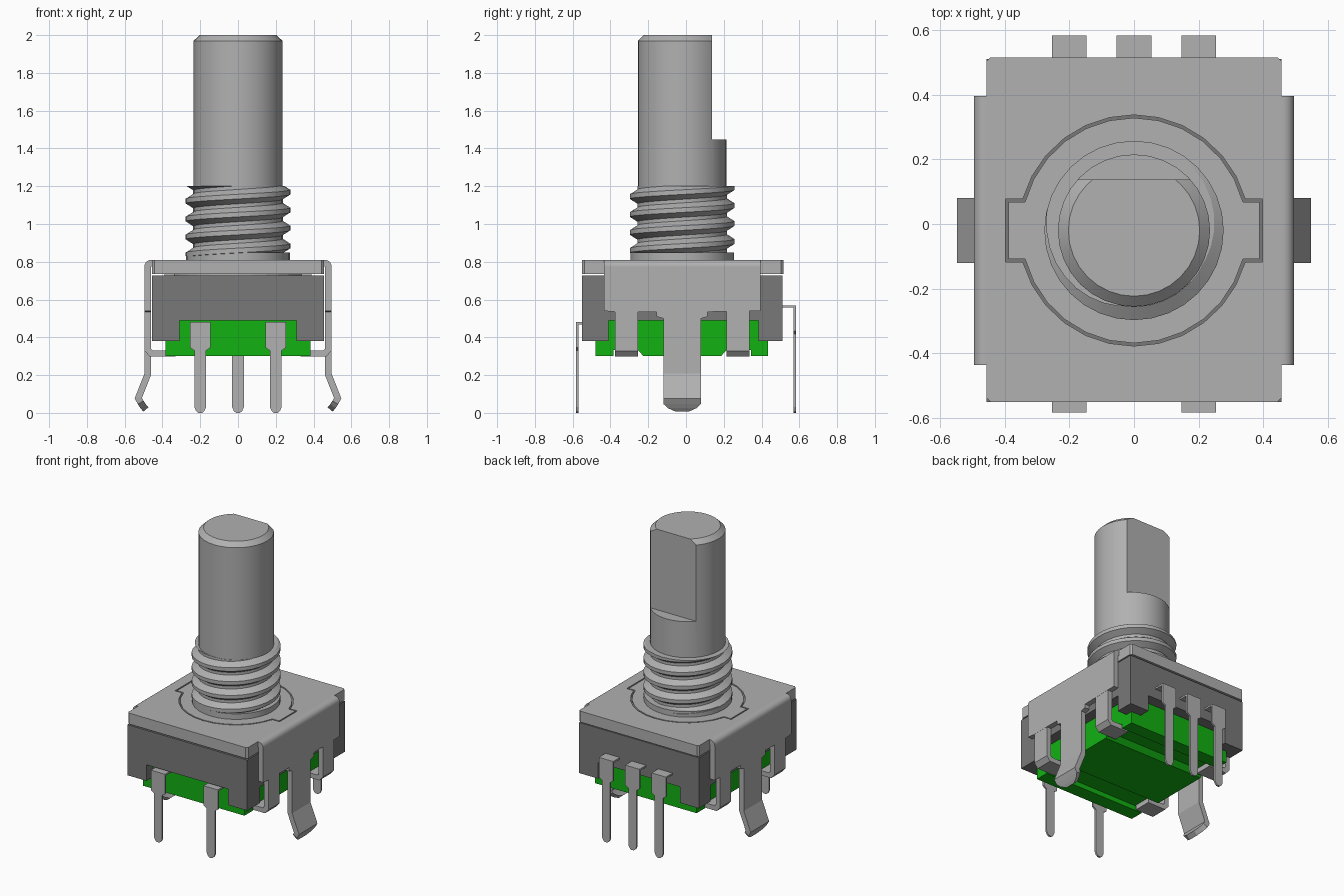
import bpy, bmesh, math
from mathutils import Vector

if "Cube" in bpy.data.objects:
    bpy.data.objects.remove(bpy.data.objects["Cube"])


def material(name, rgb):
    m = bpy.data.materials.new(name)
    m.use_nodes = True
    m.diffuse_color = (*rgb, 1)
    m.node_tree.nodes["Principled BSDF"].inputs["Base Color"].default_value = (*rgb, 1)
    return m


METAL = material("light grey metal", (0.44, 0.44, 0.44))
DARK = material("dark grey plastic", (0.19, 0.19, 0.19))
GREEN = material("green plastic", (0.006, 0.44, 0.006))
CY = -0.02  # y of the shaft axis


def finish(name, bm, mat, smooth=False):
    bmesh.ops.recalc_face_normals(bm, faces=bm.faces)
    me = bpy.data.meshes.new(name)
    bm.to_mesh(me)
    bm.free()
    me.materials.append(mat)
    ob = bpy.data.objects.new(name, me)
    bpy.context.collection.objects.link(ob)
    if smooth:
        activate(ob)
        bpy.ops.object.shade_smooth_by_angle(angle=math.radians(30))
    return ob


def activate(ob):
    bpy.ops.object.select_all(action='DESELECT')
    ob.select_set(True)
    bpy.context.view_layer.objects.active = ob


def add_prism(bm, pts, axis, lo, hi):
    """Extrude a 2D outline along an axis (x: y,z  y: x,z  z: x,y)."""
    def place(p, d):
        return {'x': (d, p[0], p[1]), 'y': (p[0], d, p[1]), 'z': (p[0], p[1], d)}[axis]
    a = [bm.verts.new(place(p, lo)) for p in pts]
    b = [bm.verts.new(place(p, hi)) for p in pts]
    bm.faces.new(a)
    bm.faces.new(b)
    for i in range(len(pts)):
        j = (i + 1) % len(pts)
        bm.faces.new((a[i], a[j], b[j], b[i]))


def prism(name, pts, axis, lo, hi, mat, smooth=False):
    bm = bmesh.new()
    add_prism(bm, pts, axis, lo, hi)
    return finish(name, bm, mat, smooth)


def rect(x0, x1, y0, y1):
    return [(x0, y0), (x1, y0), (x1, y1), (x0, y1)]


def ribbon(name, path, centre, thick, axis, mat):
    """Bent sheet strip; path holds (distance along axis, z, half width)."""
    bm = bmesh.new()
    rings = []
    for i, (a, z, w) in enumerate(path):
        p = Vector((a, z))
        ds = []
        if i > 0:
            ds.append((p - Vector(path[i - 1][:2])).normalized())
        if i < len(path) - 1:
            ds.append((Vector(path[i + 1][:2]) - p).normalized())
        ns = [Vector((-d.y, d.x)) for d in ds]
        n = sum(ns, Vector((0, 0))).normalized()
        n *= thick / 2 / max(0.4, n.dot(ns[0]))
        ring = []
        for sn, sw in ((1, 1), (1, -1), (-1, -1), (-1, 1)):
            q, c = p + n * sn, centre + w * sw
            ring.append(bm.verts.new((q.x, c, q.y) if axis == 'x' else (c, q.x, q.y)))
        rings.append(ring)
    for r, s in zip(rings, rings[1:]):
        for i in range(4):
            bm.faces.new((r[i], r[(i + 1) % 4], s[(i + 1) % 4], s[i]))
    bm.faces.new(rings[0])
    bm.faces.new(rings[-1])
    return finish(name, bm, mat)


def cut(ob, cutter):
    cutter.hide_render = True
    mod = ob.modifiers.new("cut", 'BOOLEAN')
    mod.operation, mod.solver, mod.object = 'DIFFERENCE', 'EXACT', cutter
    activate(ob)
    bpy.ops.object.modifier_apply(modifier="cut")
    bpy.data.objects.remove(cutter)


def lathe(name, profile, mat, seg=32):
    bm = bmesh.new()
    rings = [[bm.verts.new((r * math.cos(2 * math.pi * i / seg),
                            CY + r * math.sin(2 * math.pi * i / seg), z))
              for i in range(seg)] for r, z in profile]
    for a, b in zip(rings, rings[1:]):
        for i in range(seg):
            j = (i + 1) % seg
            bm.faces.new((a[i], a[j], b[j], b[i]))
    bm.faces.new(rings[0])
    bm.faces.new(rings[-1])
    return finish(name, bm, mat)


# Shaft with chamfered tip and a flat on the back
shaft = lathe("shaft", [(0.235, 0.78), (0.235, 1.97), (0.203, 2.0)], METAL)
cut(shaft, prism("flat_cutter", rect(-0.4, 0.4, 0.138, 0.5), 'z', 1.447, 2.2, METAL))
activate(shaft)
bpy.ops.object.shade_smooth_by_angle(angle=math.radians(30))

# Bushing collar and helical thread, trimmed flat at both ends
collar = lathe("bushing_collar", [(0.275, 0.78), (0.275, 0.848)], METAL)
activate(collar)
bpy.ops.object.shade_smooth_by_angle(angle=math.radians(30))
N, PITCH = 32, 0.095
SECTION = [(-0.5, 0.237), (-0.4, 0.237), (-0.13, 0.277), (0.13, 0.277), (0.4, 0.237)]
bm = bmesh.new()
rows = []
for k in range(9 * N + 1):
    t = 2 * math.pi * k / N - math.pi / 2
    rows.append([bm.verts.new((r * math.cos(t), CY + r * math.sin(t),
                               0.67 + PITCH * (k / N + d))) for d, r in SECTION])
for k in range(8 * N):
    a, b = rows[k] + [rows[k + N][0]], rows[k + 1] + [rows[k + 1 + N][0]]
    for j in range(5):
        bm.faces.new((a[j], b[j], b[j + 1], a[j + 1]))
for z, side in ((1.2, 1), (0.83, -1)):
    res = bmesh.ops.bisect_plane(bm, geom=bm.verts[:] + bm.edges[:] + bm.faces[:],
                                 plane_co=(0, 0, z), plane_no=(0, 0, side), clear_outer=True)
    rim = [e for e in res["geom_cut"] if isinstance(e, bmesh.types.BMEdge)]
    bmesh.ops.edgeloop_fill(bm, edges=rim)
finish("bushing_thread", bm, METAL, True)


# Cover plate with a keyed opening and the bushing flange inside it
def key_outline(inset):
    r, h, e = 0.357 - inset, 0.097 - inset, 0.397 - inset
    a, pts = math.asin(h / r), []
    for base in (0, math.pi):
        pts += [(r * math.cos(base + a + (math.pi - 2 * a) * i / 12),
                 CY + r * math.sin(base + a + (math.pi - 2 * a) * i / 12)) for i in range(13)]
        s = -1 if base == 0 else 1
        pts += [(s * e, CY - s * h), (s * e, CY + s * h)] if s > 0 else [(-e, CY + h), (-e, CY - h)]
    return pts


c = 0.012
plate = [(-0.455 + c, -0.55), (0.455 - c, -0.55), (0.455, -0.55 + c), (0.455, 0.515 - c),
         (0.455 - c, 0.515), (-0.455 + c, 0.515), (-0.455, 0.515 - c), (-0.455, -0.55 + c)]
cover = prism("cover_plate", plate, 'z', 0.735, 0.81, METAL)
cut(cover, prism("key_cutter", key_outline(0), 'z', 0.6, 0.9, METAL))
prism("bushing_flange", key_outline(0.009), 'z', 0.72, 0.81, METAL)

# Folded cover sides, clamp tabs and mounting legs
WALL = [(-0.435, 0.775), (-0.435, 0.54), (-0.375, 0.535), (-0.255, 0.535), (-0.155, 0.535),
        (-0.155, 0.51), (-0.12, 0.50), (0.08, 0.50), (0.115, 0.51), (0.115, 0.535),
        (0.395, 0.54), (0.395, 0.775)]
for s, side in ((1, "left"), (-1, "right")):
    bend = [(0.445, 0.81), (0.46, 0.81)]
    bend += [(0.46 + 0.035 * math.sin(a), 0.775 + 0.035 * math.cos(a))
             for a in (math.pi / 2 * i / 6 for i in range(1, 7))]
    bend += [(0.46, 0.775), (0.445, 0.775)]
    prism(side + "_cover_fold", [(s * x, z) for x, z in bend], 'y', -0.435, 0.395, METAL, True)
    prism(side + "_cover_wall", WALL, 'x', min(s * 0.46, s * 0.495), max(s * 0.46, s * 0.495), METAL)
    leg = [(0.4775, 0.52, 0.1), (0.4775, 0.205, 0.1), (0.528, 0.078, 0.1), (0.515, 0.055, 0.098),
           (0.502, 0.035, 0.075), (0.488, 0.018, 0.035)]
    ribbon(side + "_mounting_leg", [(s * x, z, w) for x, z, w in leg], CY, 0.035, 'x', METAL)
    for y, end in ((-0.315, "front"), (0.275, "back")):
        tab = [(0.4775, 0.56), (0.4775, 0.335), (0.46, 0.315), (0.33, 0.315)]
        ribbon(f"{side}_{end}_clamp_tab", [(s * x, z, 0.06) for x, z in tab], y, 0.033, 'x', METAL)

# Dark housing with four corner feet
prism("housing", rect(-0.455, 0.455, -0.55, 0.51), 'z', 0.49, 0.727, DARK)
for s, side in ((1, "left"), (-1, "right")):
    x0, x1 = sorted((s * 0.31, s * 0.455))
    prism(side + "_front_foot", rect(x0, x1, -0.55, -0.41), 'z', 0.38, 0.49, DARK)
    prism(side + "_back_foot", rect(x0, x1, 0.385, 0.51), 'z', 0.38, 0.49, DARK)

# Green base with two channels for the clamp tabs
base = [(-0.48, 0.30), (-0.385, 0.30), (-0.385, 0.333), (-0.255, 0.333), (-0.225, 0.30),
        (0.185, 0.30), (0.215, 0.333), (0.345, 0.333), (0.345, 0.30), (0.435, 0.30),
        (0.435, 0.495), (-0.48, 0.495)]
prism("green_base", base, 'x', -0.385, 0.385, GREEN)


# Terminal pins: two in front, three at the back
def pin(name, x, y_in, y, top):
    path = [(y_in, top, 0.054), (y, top, 0.054), (y, top - 0.13, 0.054), (y, top - 0.145, 0.031),
            (y, 0.03, 0.031), (y, 0.01, 0.022), (y, 0, 0.01)]
    ribbon(name, path, x, 0.012, 'y', METAL)


for i, x in enumerate((-0.2, 0.2)):
    pin(f"front_pin_{i + 1}", x, -0.45, -0.576, 0.475)
for i, x in enumerate((-0.2, 0, 0.2)):
    pin(f"back_pin_{i + 1}", x, 0.48, 0.576, 0.563)
